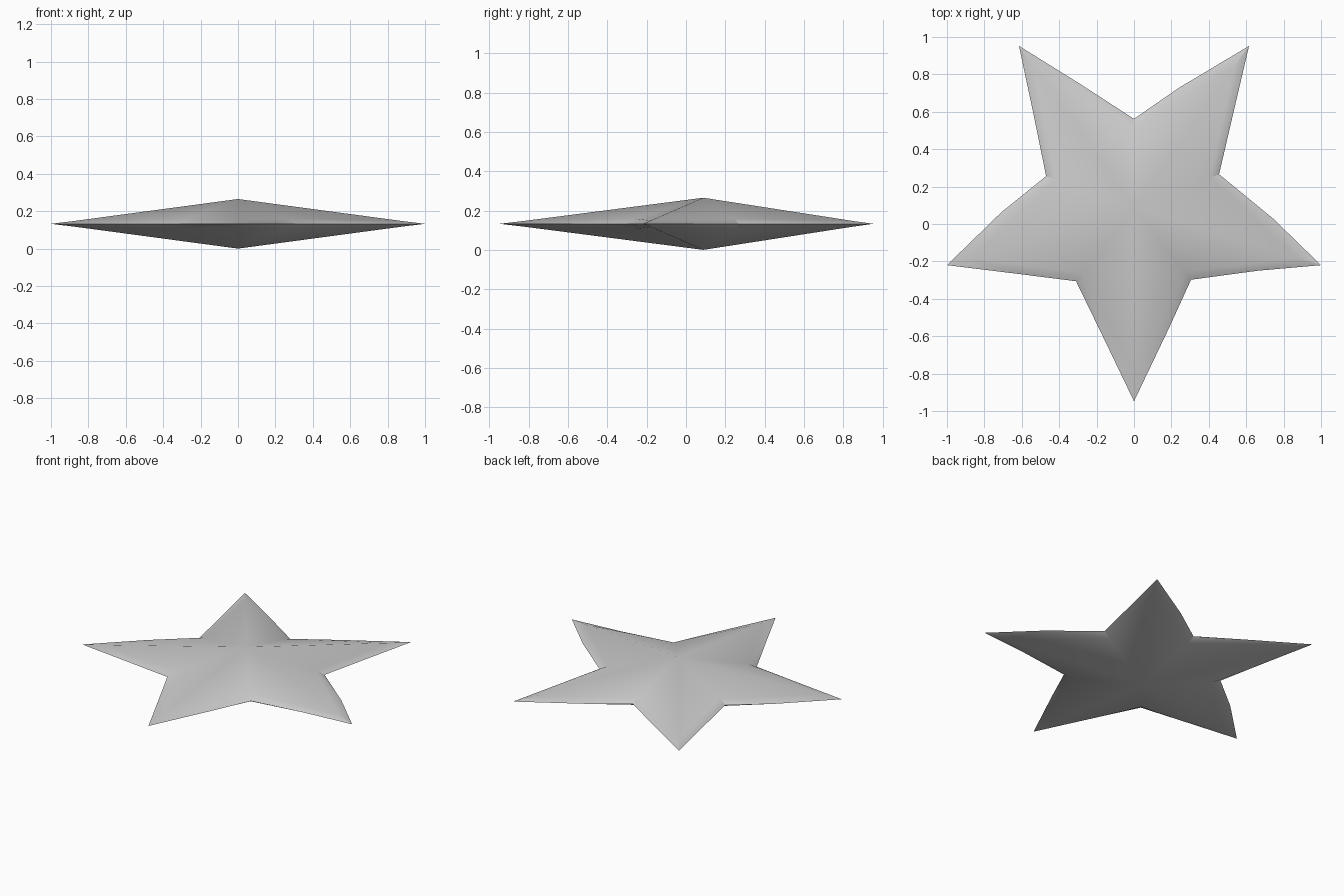
import bpy, bmesh
from mathutils import Vector

if "Cube" in bpy.data.objects:
    bpy.data.objects.remove(bpy.data.objects["Cube"])

MID, HALF, CY = 0.1325, 0.1325, 0.088   # rim height, dome height, centre in y

# Outline, clockwise: tip, edge bulge, notch, edge bulge, ...
outline = [(0.615, 0.952), (0.535, 0.61), (0.455, 0.266), (0.745, 0.028),
           (1.0, -0.22), (0.66, -0.25), (0.305, -0.298), (0.19, -0.55),
           (0.0, -0.948), (-0.155, -0.625), (-0.31, -0.306), (-0.61, -0.268),
           (-1.0, -0.22), (-0.71, 0.062), (-0.47, 0.256), (-0.54, 0.6),
           (-0.615, 0.952), (-0.29, 0.75), (0.0, 0.562), (0.24, 0.728)]

bm = bmesh.new()
rim = [bm.verts.new((x, y, MID)) for x, y in outline]
n = len(rim)

# Upper and lower shells: rim band, then fan to the centre peak
for side in (1, -1):
    peak = bm.verts.new((0, CY, MID + side * HALF))
    ring = {}
    for i in range(0, n, 2):
        tip = i % 4 == 0
        k = 0.87 if tip else 0.89
        rise = HALF * (0.12 if tip else 0.2)
        x, y = outline[i]
        ring[i] = bm.verts.new((x * k, CY + (y - CY) * k, MID + side * rise))
    for i in range(0, n, 2):
        j = (i + 2) % n
        a, m, b = rim[i], rim[i + 1], rim[j]
        for f in ((a, m, ring[i]), (m, ring[j], ring[i]),
                  (m, b, ring[j]), (ring[i], ring[j], peak)):
            bm.faces.new(f)

bmesh.ops.recalc_face_normals(bm, faces=bm.faces)
mesh = bpy.data.meshes.new("star")
bm.to_mesh(mesh)
bm.free()
star = bpy.data.objects.new("star", mesh)
bpy.context.collection.objects.link(star)

# Smooth faces with a crisp rim
bpy.context.view_layer.objects.active = star
star.select_set(True)
bpy.ops.object.shade_smooth_by_angle(angle=0.5)
